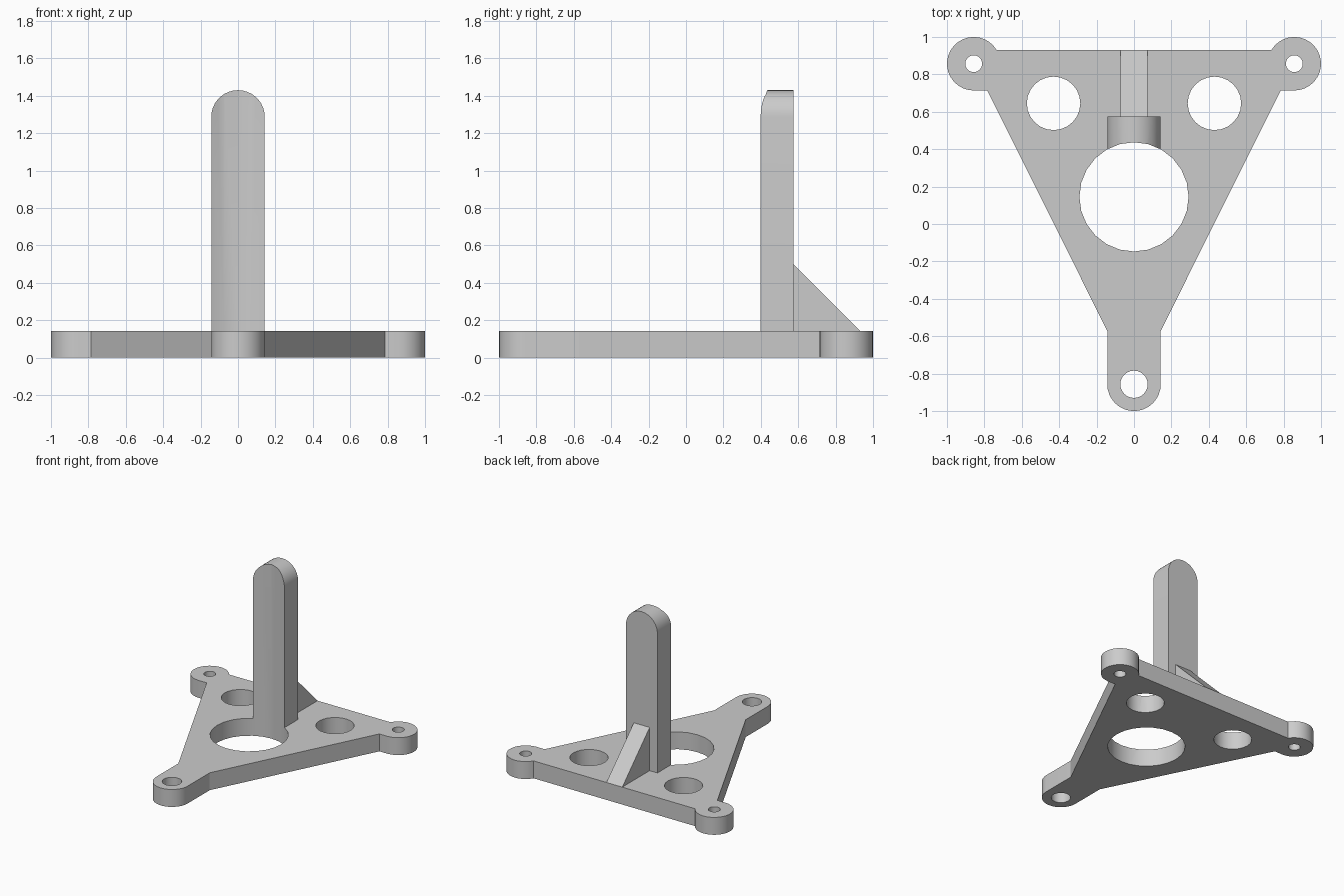
import bpy, bmesh, math
from mathutils import Vector

if "Cube" in bpy.data.objects:
    bpy.data.objects.remove(bpy.data.objects["Cube"], do_unlink=True)

T = 0.143   # plate thickness, also boss radius
R = 0.143
C = 0.857   # boss distance from the centre lines

grey = bpy.data.materials.new("plain grey")
grey.use_nodes = True
grey.diffuse_color = (0.6, 0.6, 0.6, 1)
grey.node_tree.nodes["Principled BSDF"].inputs["Base Color"].default_value = (0.6, 0.6, 0.6, 1)


def arc(cx, cy, r, start, end, steps):
    angles = [math.radians(start + (end - start) * i / steps) for i in range(steps + 1)]
    return [(cx + r * math.cos(a), cy + r * math.sin(a)) for a in angles]


def prism(name, profile, place, sweep):
    """Sweep a flat profile, placed in space by a function, along a vector."""
    bm = bmesh.new()
    face = bm.faces.new([bm.verts.new(place(a, b)) for a, b in profile])
    grown = bmesh.ops.extrude_face_region(bm, geom=[face])["geom"]
    bmesh.ops.translate(bm, vec=Vector(sweep),
                        verts=[v for v in grown if isinstance(v, bmesh.types.BMVert)])
    bmesh.ops.recalc_face_normals(bm, faces=bm.faces)
    mesh = bpy.data.meshes.new(name)
    bm.to_mesh(mesh)
    bm.free()
    mesh.materials.append(grey)
    obj = bpy.data.objects.new(name, mesh)
    bpy.context.collection.objects.link(obj)
    return obj


def select(obj):
    bpy.ops.object.select_all(action='DESELECT')
    obj.select_set(True)
    bpy.context.view_layer.objects.active = obj


def cut(obj, x, y, r, steps=24):
    """Drill a vertical round hole through an object."""
    cutter = prism("hole_cutter", arc(x, y, r, 0, 360, steps)[:-1],
                   lambda a, b: (a, b, -0.5), (0, 0, 3))
    cutter.hide_render = True
    mod = obj.modifiers.new("hole", 'BOOLEAN')
    mod.operation = 'DIFFERENCE'
    mod.solver = 'EXACT'
    mod.object = cutter
    select(obj)
    bpy.ops.object.modifier_apply(modifier=mod.name)
    bpy.data.objects.remove(cutter, do_unlink=True)


# Base plate: right half of the outline, mirrored to the left
back_edge = 0.93
meet = math.degrees(math.asin((back_edge - C) / R))
half = arc(0, -C, R, -90, 0, 8) + [(R, -0.571), (0.785, C - R)]
half += arc(C, C, R, -90, 180 - meet, 20)
outline = half + [(-x, y) for x, y in reversed(half[1:])]
plate = prism("base_plate", outline, lambda a, b: (a, b, 0), (0, 0, T))

# Mounting holes and lightening holes
cut(plate, 0, -C, 0.073)
cut(plate, 0, 0.145, 0.292)
for side in (-1, 1):
    cut(plate, side * C, C, 0.045)
    cut(plate, side * 0.43, 0.645, 0.143)

# Upright post with a round top, its front scooped by the big hole
post_profile = [(-R, T), (R, T)] + arc(0, 1.287, R, 0, 180, 18)
post = prism("upright_post", post_profile, lambda a, b: (a, 0.3, b), (0, 0.275, 0))
cut(post, 0, 0.145, 0.292)

# Triangular rib behind the post
rib = prism("support_rib", [(0.575, T), (back_edge, T), (0.575, 0.498)],
            lambda a, b: (-0.072, a, b), (0.144, 0, 0))

for obj in (plate, post):
    select(obj)
    bpy.ops.object.shade_smooth_by_angle(angle=math.radians(25))
